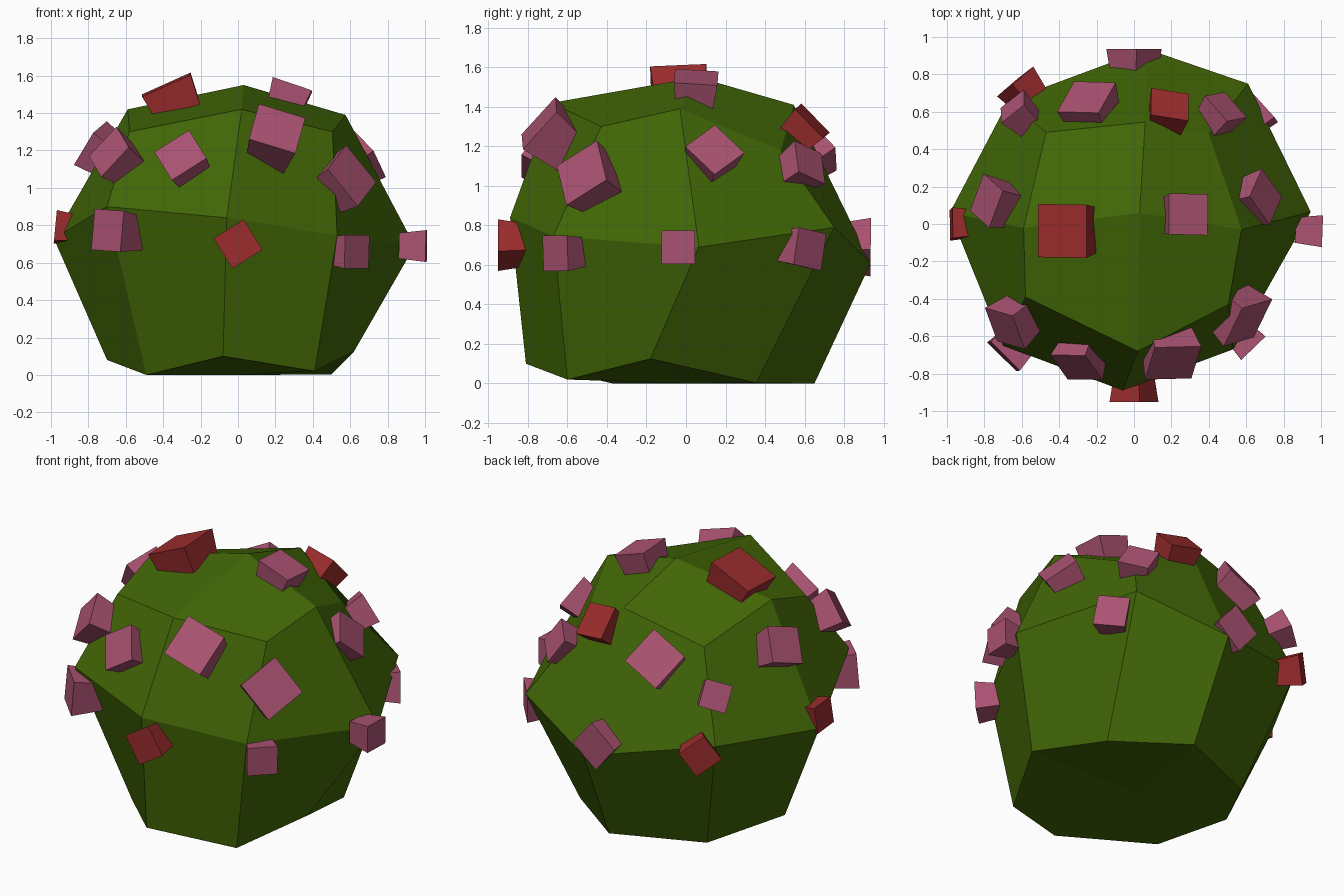
import bpy, bmesh, math
from mathutils import Vector, Matrix
from mathutils.bvhtree import BVHTree

if "Cube" in bpy.data.objects:
    bpy.data.objects.remove(bpy.data.objects["Cube"])


def material(name, rgb):
    m = bpy.data.materials.new(name)
    m.diffuse_color = (*rgb, 1)
    m.use_nodes = True
    m.node_tree.nodes["Principled BSDF"].inputs["Base Color"].default_value = m.diffuse_color
    return m


GREEN = material("leaf green", (0.055, 0.138, 0.002))
PINK = material("blossom pink", (0.40, 0.085, 0.165))
RED = material("blossom red", (0.33, 0.025, 0.026))


def add_object(name, bm, mat):
    mesh = bpy.data.meshes.new(name)
    bm.to_mesh(mesh)
    mesh.materials.append(mat)
    ob = bpy.data.objects.new(name, mesh)
    bpy.context.collection.objects.link(ob)
    return ob


# Bush body: three irregular rings of eight points, ordered from front left, counter-clockwise
LOW = [(-.49, -.37, 0), (-.08, -.81, .10), (.41, -.60, .02), (.62, -.18, .125),
       (.50, .355, .003), (.09, .65, 0), (-.45, .43, 0), (-.70, 0, .08)]
MIDDLE = [(-.70, -.65, .90), (-.06, -.89, .84), (.53, -.67, .745), (.945, .065, .69),
          (.61, .75, .79), (.07, .935, .61), (-.67, .66, .76), (-.985, .06, .73)]
HIGH = [(-.58, -.39, 1.30), (.02, -.68, 1.42), (.505, -.43, 1.30), (.575, -.03, 1.39),
        (.40, .48, 1.18), (.06, .545, 1.41), (-.47, .49, 1.28), (-.59, -.02, 1.42)]

bm = bmesh.new()
rings = [[bm.verts.new(p) for p in ring] for ring in (LOW, MIDDLE, HIGH)]
bottom = bm.verts.new((0, 0, 0))
top = bm.verts.new((.03, .06, 1.55))
for lower, upper in zip(rings, rings[1:]):
    for i in range(8):
        j = (i + 1) % 8
        bm.faces.new((lower[i], lower[j], upper[j], upper[i]))
for i in range(0, 8, 2):
    low, high = rings[0], rings[2]
    bm.faces.new((top, high[i - 1], high[i], high[i + 1]))
    bm.faces.new((bottom, low[i + 1], low[i], low[i - 1]))
bmesh.ops.recalc_face_normals(bm, faces=bm.faces)
tree = BVHTree.FromBMesh(bm)
add_object("bush_body", bm, GREEN)
bm.free()

CENTRE = Vector((0, 0, .7))


def blossom(name, mat, x, y, z, size, spin, lift):
    """Flared block pointing away from the bush centre, half sunk in the body."""
    n = (Vector((x, y, z)) - CENTRE).normalized()
    hit = tree.ray_cast(CENTRE, n)[0]
    t = Vector((0, 0, 1)).cross(n).normalized()
    frame = Matrix((t, n.cross(t), n)).transposed().to_4x4()
    out = .02 + .26 * size + lift
    depth = size * .85
    b = bmesh.new()
    bmesh.ops.create_cube(b, size=1)
    for v in b.verts:
        w = size if v.co.z > 0 else size * .8
        v.co = Vector((v.co.x * w, v.co.y * w, out if v.co.z > 0 else out - depth))
    b.transform(Matrix.Translation(hit) @ frame @ Matrix.Rotation(math.radians(spin), 4, 'Z'))
    add_object(name, b, mat)
    b.free()


# Blossoms: x, y, z, size, spin in degrees, extra lift
REDS = [(-.36, -.035, 1.50, .285, -6, .01), (-.95, 0, .79, .165, 5, -.025),
        (.18, .60, 1.29, .205, 11, 0), (-.60, .72, .725, .18, 35, .03),
        (0, -.90, .70, .19, 32, .03)]
PINKS = [(.28, .05, 1.52, .22, -11, .01), (-.76, .12, 1.22, .22, -20, .05),
         (.92, -.035, .69, .17, 0, .055), (.70, .145, 1.18, .215, 38, .01),
         (.47, .60, 1.10, .19, -22, .02), (.70, .63, .68, .19, -10, .02),
         (-.24, .64, 1.19, .25, 55, .015), (-.62, .60, 1.05, .165, -20, .05),
         (0, .90, .69, .21, -40, -.02), (-.63, -.51, 1.15, .22, 55, .03),
         (-.285, -.71, 1.14, .22, 38, .01), (.20, -.71, 1.29, .26, -22, .05),
         (.60, -.52, 1.06, .26, 33, .02), (-.67, -.68, .77, .22, -3, .035),
         (.615, -.64, .66, .18, 0, .04)]
for i, p in enumerate(REDS):
    blossom(f"red_blossom_{i + 1}", RED, *p)
for i, p in enumerate(PINKS):
    blossom(f"pink_blossom_{i + 1}", PINK, *p)
